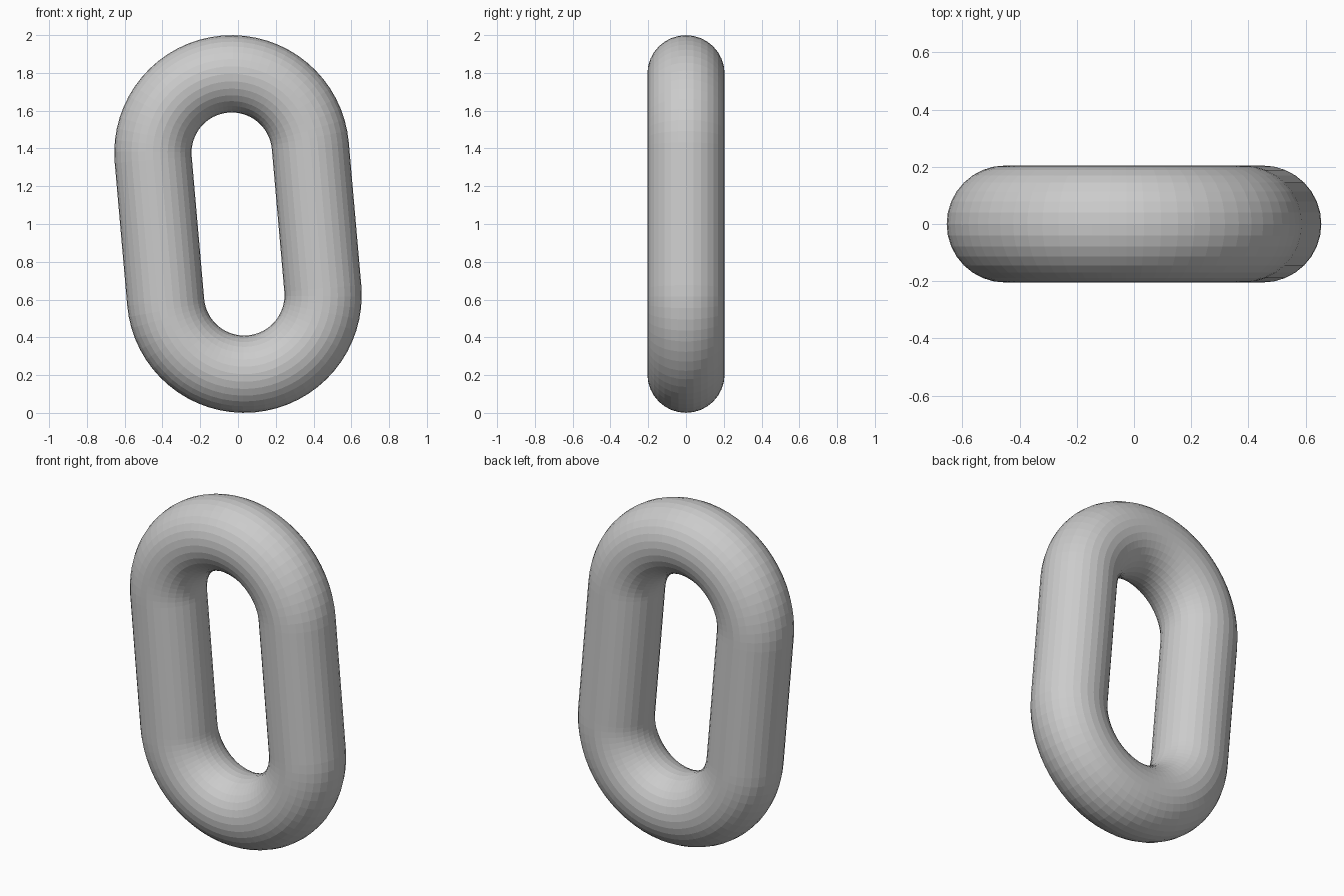
import bpy, bmesh
from math import sin, cos, pi, radians
from mathutils import Matrix

if "Cube" in bpy.data.objects:
    bpy.data.objects.remove(bpy.data.objects["Cube"])

BEND, TUBE = 0.4175, 0.2045   # bend radius of the centre line, tube radius
HALF = 0.379                  # half distance between the two bend centres
ARC_STEPS, SIDES = 32, 32
TILT = radians(-5)            # lean of the link in the front view

bm = bmesh.new()
rings = []

# Tube rings around the two half-circle bends
for offset, start in ((HALF, 0), (-HALF, pi)):
    for i in range(ARC_STEPS + 1):
        a = start + pi * i / ARC_STEPS
        ring = []
        for j in range(SIDES):
            b = 2 * pi * j / SIDES
            d = BEND + TUBE * cos(b)
            ring.append(bm.verts.new((d * cos(a), TUBE * sin(b), offset + d * sin(a))))
        rings.append(ring)

# Skin the closed loop, including the straight sides between the bends
for k, ring in enumerate(rings):
    nxt = rings[(k + 1) % len(rings)]
    for j in range(SIDES):
        m = (j + 1) % SIDES
        bm.faces.new((ring[j], ring[m], nxt[m], nxt[j]))
bmesh.ops.recalc_face_normals(bm, faces=bm.faces)

# Lean the link and stand it on the ground
bm.transform(Matrix.Translation((0, 0, 1)) @ Matrix.Rotation(TILT, 4, 'Y'))
mesh = bpy.data.meshes.new("chain_link")
bm.to_mesh(mesh)
bm.free()
link = bpy.data.objects.new("chain_link", mesh)
bpy.context.collection.objects.link(link)
